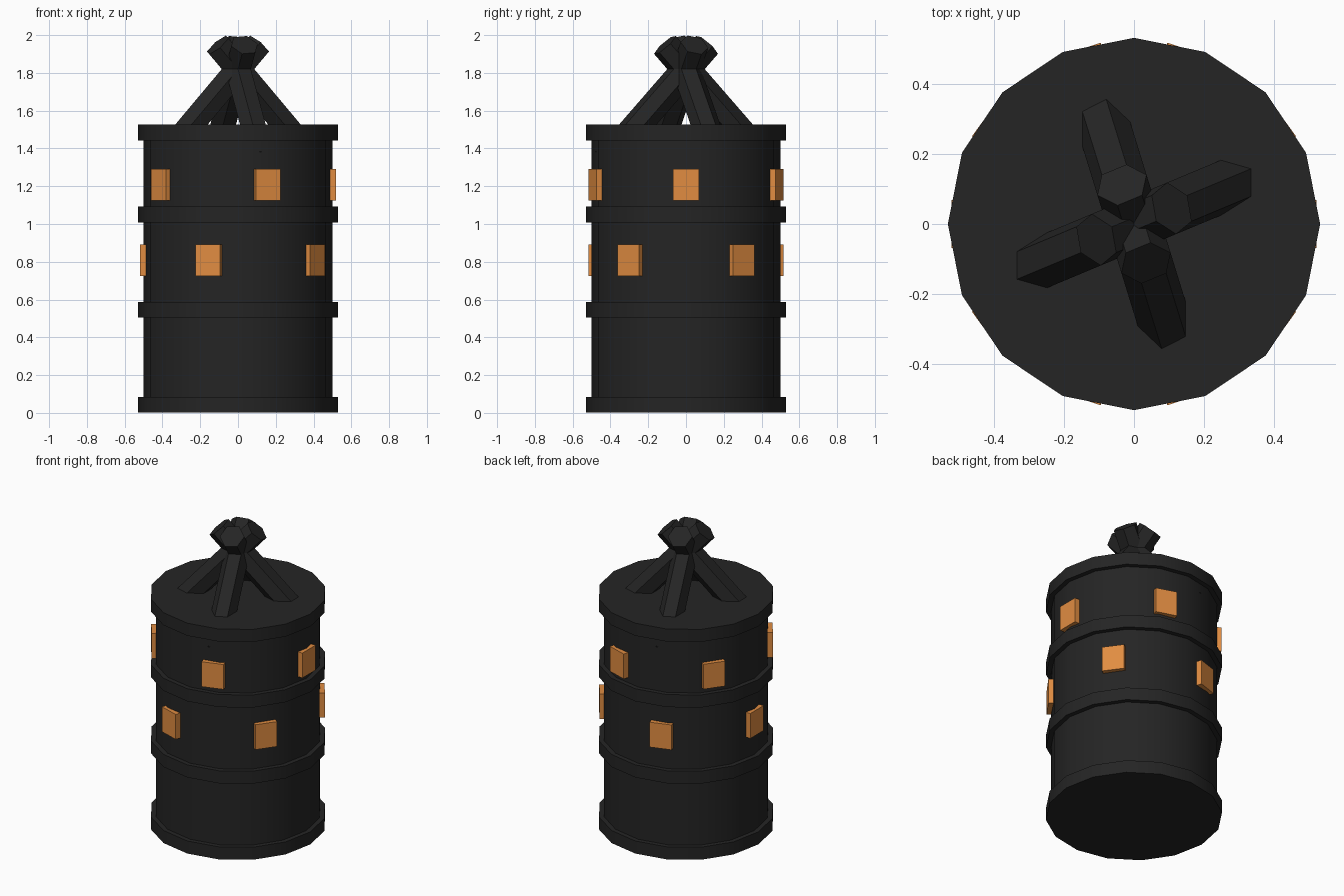
import bpy
from math import radians, cos, sin
from mathutils import Vector, Euler

if "Cube" in bpy.data.objects:
    bpy.data.objects.remove(bpy.data.objects["Cube"])


def material(name, colour):
    m = bpy.data.materials.new(name)
    m.use_nodes = True
    m.diffuse_color = (*colour, 1)
    m.node_tree.nodes["Principled BSDF"].inputs["Base Color"].default_value = (*colour, 1)
    return m


charcoal = material("charcoal", (0.018, 0.018, 0.018))
amber = material("amber", (0.75, 0.265, 0.053))


def prism(name, sides, radius, length, location, rotation=(0, 0, 0)):
    bpy.ops.mesh.primitive_cylinder_add(vertices=sides, radius=radius, depth=length,
                                        location=location, rotation=rotation)
    ob = bpy.context.object
    ob.name = name
    ob.data.materials.append(charcoal)
    bpy.ops.object.shade_smooth_by_angle(angle=radians(30))
    return ob


# Drum body and its four raised hoops
HEIGHT = 1.525
prism("drum_body", 16, 0.5, HEIGHT - 0.01, (0, 0, HEIGHT / 2))
for i, z in enumerate((0.0425, 0.546, 1.05, 1.484)):
    prism(f"hoop_{i + 1}", 16, 0.53, 0.083, (0, 0, z))

# Two staggered rings of glowing windows
for row, z, start in (("lower", 0.808, 36), ("upper", 1.208, 0)):
    for i in range(5):
        a = radians(start + 72 * i)
        bpy.ops.mesh.primitive_cube_add(size=1, location=(0.5 * cos(a), 0.5 * sin(a), z),
                                        rotation=(0, 0, a))
        window = bpy.context.object
        window.name = f"{row}_window_{i + 1}"
        window.scale = (0.04, 0.138, 0.165)
        window.data.materials.append(amber)

# Four hexagonal poles crossing above the lid
CROSSING = Vector((0, 0, 1.82))
ABOVE, BELOW = 0.173, 0.655
for i, (rx, ry) in enumerate(((-15, 40), (-40, -15), (15, -40), (40, 15))):
    turn = Euler((radians(rx), radians(ry), 0))
    axis = turn.to_matrix() @ Vector((0, 0, 1))
    prism(f"crossed_pole_{i + 1}", 6, 0.076, ABOVE + BELOW,
          CROSSING + axis * (ABOVE - BELOW) / 2, turn)
